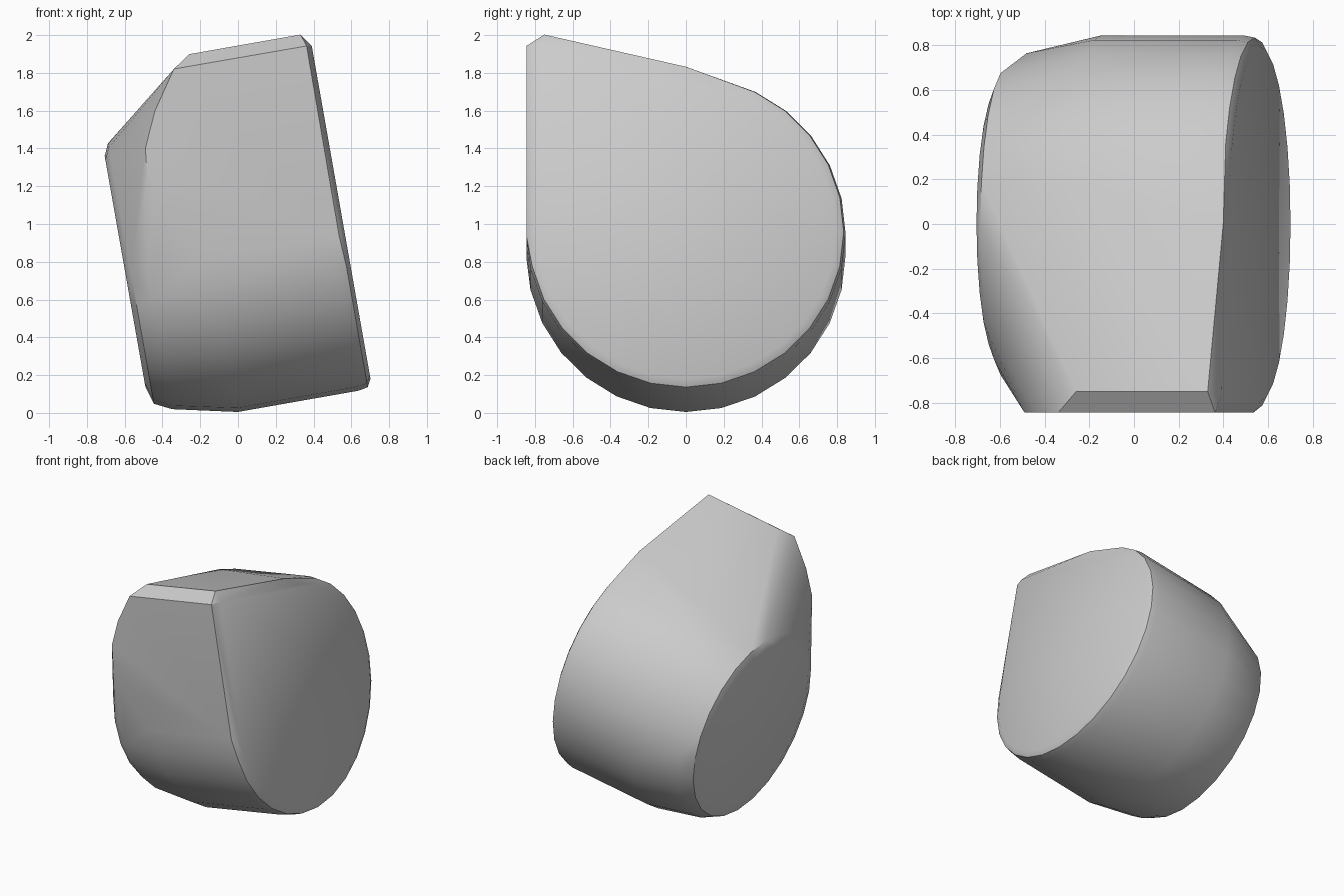
import bpy, bmesh
from math import sin, cos, radians
from mathutils import Matrix

cube = bpy.data.objects.get("Cube")
if cube:
    bpy.data.objects.remove(cube)

grey = bpy.data.materials.new("plain grey")
grey.use_nodes = True
colour = (0.6, 0.6, 0.6, 1)
grey.diffuse_color = colour
grey.node_tree.nodes["Principled BSDF"].inputs["Base Color"].default_value = colour


def arc(s, radius, height, start=0, end=360, steps=24):
    """Points of an arc across the long axis, at distance s along it."""
    return [(s, radius * cos(radians(a)), height + radius * sin(radians(a)))
            for a in (start + (end - start) * i / steps for i in range(steps + 1))]


points = []
# Rounded drum: lower and back arc of the teardrop, bevelled at the wide end
for s, radius in ((0.0, 0.845), (0.65, 0.845), (0.70, 0.835), (0.722, 0.795)):
    points += arc(s, radius, 0.85, -180, 77, 20)

# Narrowing end
points += arc(-0.34, 0.765, 0.845, 180, 360, 14)
points += arc(-0.43, 0.70, 0.825)
points += arc(-0.459, 0.62, 0.842)

# Upper front corner with its bevel
points += [(0.075, -0.75, 1.915), (0.673, -0.75, 1.915),
           (-0.018, -0.845, 1.852), (0.695, -0.845, 1.85),
           (0.722, -0.77, 1.845), (0.712, 0, 1.735)]

# Flat front: curved border towards the narrow end, straight at the wide end
points += [(s, -0.845, t) for s, t in ((-0.155, 1.652), (-0.24, 1.464), (-0.256, 1.314),
                                       (-0.219, 1.176), (-0.127, 1.007), (-0.035, 0.839),
                                       (0.69, 0.83))]

bm = bmesh.new()
for p in points:
    bm.verts.new(p)
bmesh.ops.remove_doubles(bm, verts=bm.verts, dist=0.004)
hull = bmesh.ops.convex_hull(bm, input=bm.verts)
loose = {v for v in hull["geom_interior"] + hull["geom_unused"]
         if isinstance(v, bmesh.types.BMVert) and not v.link_faces}
bmesh.ops.delete(bm, geom=list(loose), context="VERTS")
bmesh.ops.dissolve_limit(bm, angle_limit=radians(1.5), verts=bm.verts, edges=bm.edges)
bmesh.ops.recalc_face_normals(bm, faces=bm.faces)

# Lean the whole block sideways
bm.transform(Matrix.Rotation(radians(-10), 4, "Y"))
mesh = bpy.data.meshes.new("leaning_block")
bm.to_mesh(mesh)
bm.free()
mesh.materials.append(grey)
block = bpy.data.objects.new("leaning_block", mesh)
bpy.context.collection.objects.link(block)
bpy.context.view_layer.objects.active = block
block.select_set(True)
bpy.ops.object.shade_smooth_by_angle(angle=radians(30))
